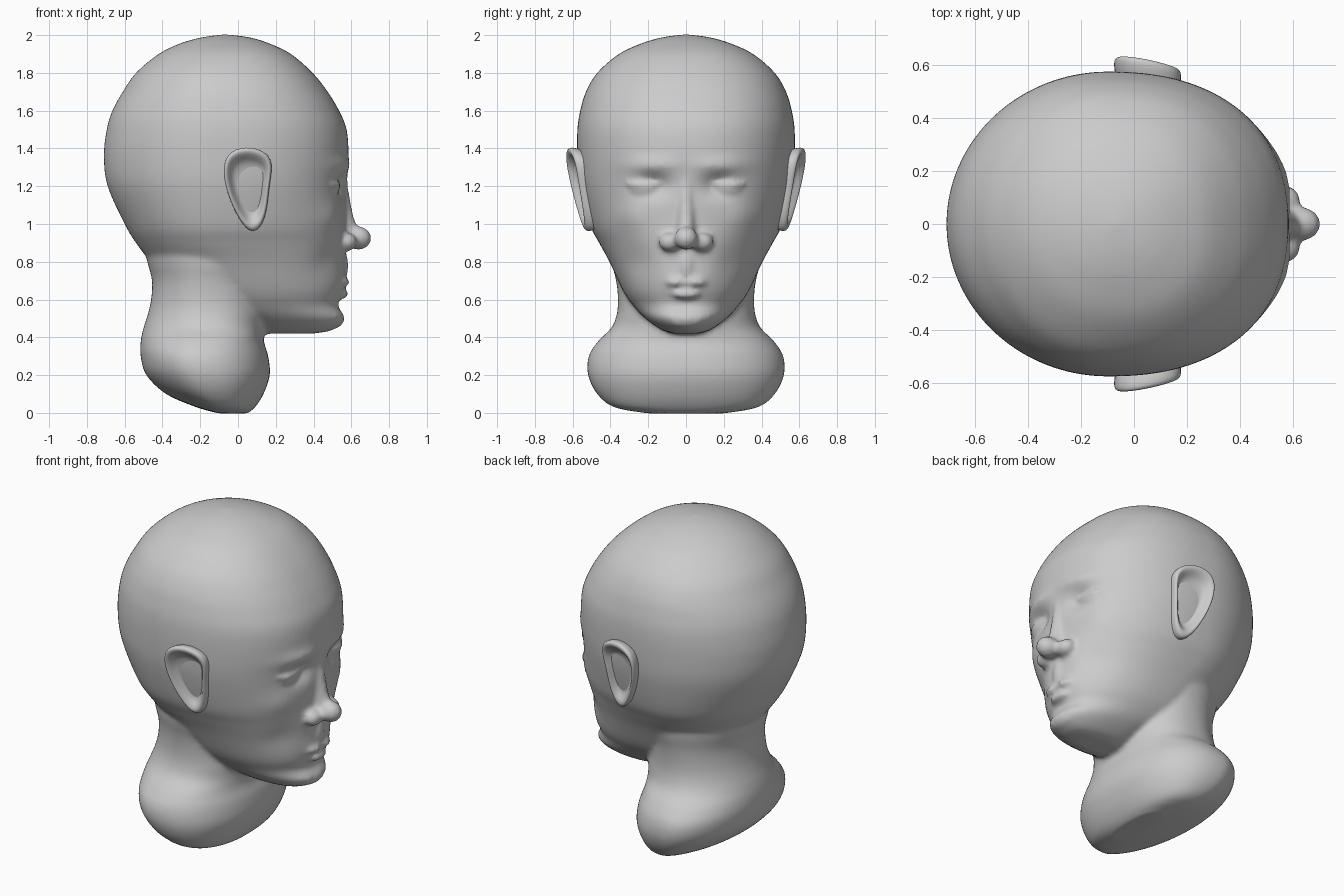
import bpy, bmesh, math
from mathutils import Vector, Matrix

cube = bpy.data.objects.get("Cube")
if cube:
    bpy.data.objects.remove(cube, do_unlink=True)

GREY = (0.6, 0.6, 0.6, 1)
clay = bpy.data.materials.new("clay grey")
clay.use_nodes = True
clay.diffuse_color = GREY
clay.node_tree.nodes["Principled BSDF"].inputs["Base Color"].default_value = GREY

# Horizontal slices: height, back x, front x, half width, x of the widest point
SKULL = [(.42, .12, .40, .07, .27), (.44, .05, .50, .13, .25), (.5, -.05, .555, .215, .2),
         (.57, -.2, .53, .28, .1), (.65, -.3, .55, .335, .05), (.8, -.46, .565, .405, -.02),
         (.9, -.54, .57, .46, -.08), (1, -.6, .57, .51, -.1), (1.2, -.69, .575, .56, -.1),
         (1.36, -.71, .585, .575, -.1), (1.5, -.695, .575, .575, -.1), (1.6, -.665, .535, .56, -.1),
         (1.7, -.61, .475, .53, -.1), (1.8, -.54, .395, .47, -.09), (1.9, -.42, .28, .355, -.07),
         (1.96, -.295, .155, .225, -.07), (1.99, -.18, .05, .115, -.07), (2.003, -.08, -.06, .01, -.07)]
NECK = [(-.003, -.1, .05, .2, -.03), (.03, -.22, .09, .38, -.1), (.1, -.38, .135, .47, -.16),
        (.2, -.485, .168, .518, -.2), (.3, -.515, .16, .515, -.22), (.38, -.515, .137, .465, -.2),
        (.45, -.5, .14, .395, -.18), (.52, -.478, .15, .367, -.16), (.6, -.46, .15, .36, -.15),
        (.7, -.455, .15, .37, -.14), (.8, -.48, .15, .395, -.12), (.9, -.5, .1, .4, -.12)]

# Soft swellings of the face: y, height, y spread, height spread, depth
RELIEF = [(.19, 1.31, .13, .04, .022), (.17, 1.2, .085, .055, -.05), (.3, 1.04, .09, .07, .015),
          (.25, .8, .08, .09, -.018), (.06, .7, .09, .07, .012), (.1, .5, .08, .05, .01)]


def spline(rows, steps=8):
    """Smooth rows of numbers with a Catmull-Rom curve."""
    out = []
    for i in range(len(rows) - 1):
        a, b, c, d = (rows[max(0, min(len(rows) - 1, i + k))] for k in (-1, 0, 1, 2))
        for s in range(steps):
            t = s / steps
            out.append([.5 * (2 * q + (r - p) * t + (2 * p - 5 * q + 4 * r - u) * t * t
                              + (3 * q - p - 3 * r + u) * t ** 3)
                        for p, q, r, u in zip(a, b, c, d)])
    return out + [list(rows[-1])]


def skin(bm, rings):
    """Bridge closed rings and cap both ends."""
    vs = [[bm.verts.new(p) for p in ring] for ring in rings]
    n = len(vs[0])
    for lo, hi in zip(vs, vs[1:]):
        for i in range(n):
            j = (i + 1) % n
            bm.faces.new((lo[i], lo[j], hi[j], hi[i]))
    bm.faces.new(vs[0][::-1])
    bm.faces.new(vs[-1])


def face_relief(y, z):
    return sum(d * math.exp(-((abs(y) - by) / sy) ** 2 - ((z - bz) / sz) ** 2)
               for by, bz, sy, sz, d in RELIEF)


def slice_loft(bm, rows, relief=False, count=144):
    rings = []
    for z, back, front, width, mid in spline(rows):
        ring = []
        for i in range(count):
            c, s = math.cos(math.tau * i / count), math.sin(math.tau * i / count)
            power = 2 / 2.3 if c > 0 else 1
            reach = front - mid if c > 0 else mid - back
            x = mid + math.copysign(abs(c) ** power, c) * reach
            y = math.copysign(abs(s) ** power, s) * width
            if relief and x > .1:
                x += face_relief(y, z) * min(1, (x - .1) / .2)
            ring.append((x, y, z))
        rings.append(ring)
    skin(bm, rings)


def blob(bm, centre, size, tilt=0):
    """Ellipsoid that melts into the head."""
    m = (Matrix.Translation(centre) @ Matrix.Rotation(tilt, 4, 'Y')
         @ Matrix.Diagonal((*size, 1)))
    bmesh.ops.create_icosphere(bm, subdivisions=4, radius=1, matrix=m)


def finish(name, bm):
    bmesh.ops.recalc_face_normals(bm, faces=bm.faces)
    for f in bm.faces:
        f.smooth = True
    mesh = bpy.data.meshes.new(name)
    bm.to_mesh(mesh)
    bm.free()
    mesh.materials.append(clay)
    ob = bpy.data.objects.new(name, mesh)
    bpy.context.collection.objects.link(ob)
    return ob


# Head, neck and bust base, fused into one surface
bm = bmesh.new()
slice_loft(bm, SKULL, relief=True)
slice_loft(bm, NECK)

# Nose: bridge, tip and wings
bridge = []
for z, x, half, deep in ((1.3, .575, .045, .03), (1.18, .585, .04, .05),
                         (1.05, .61, .05, .075), (.93, .645, .06, .11), (.88, .63, .05, .09)):
    bridge.append([(x - deep + deep * math.cos(a), half * math.sin(a), z)
                   for a in (math.tau * i / 32 for i in range(32))])
skin(bm, bridge)
blob(bm, (.638, 0, .925), (.068, .062, .062))

# Paired nostril wings, closed eyes and upper lip halves
for side in (1, -1):
    blob(bm, (.575, side * .085, .905), (.055, .06, .05))
    blob(bm, (.475, side * .205, 1.185), (.062, .1, .05))
    blob(bm, (.485, side * .205, 1.21), (.062, .115, .02))
    blob(bm, (.548, side * .045, .692), (.042, .065, .026))

# Lower lip, upper-lip ridge and chin
blob(bm, (.54, 0, .63), (.045, .08, .028))
blob(bm, (.555, 0, .78), (.03, .04, .08))
blob(bm, (.5, 0, .5), (.063, .11, .055))

head = finish("head_and_neck", bm)
fuse = head.modifiers.new("fuse", 'REMESH')
fuse.mode = 'VOXEL'
fuse.voxel_size = .014
fuse.use_smooth_shade = True
soften = head.modifiers.new("soften", 'SMOOTH')
soften.factor = .5
soften.iterations = 7

# Ears: a rolled rim around a hollow, tapering to the lobe
OUTLINE = [(.19, 1.33), (.14, 1.39), (.04, 1.415), (-.06, 1.38), (-.085, 1.28), (-.055, 1.15),
           (0, 1.03), (.06, .95), (.12, .97), (.155, 1.07), (.165, 1.2)]
RIM = [(.85, -.12), (1, -.03), (1, .005), (.88, .015), (.74, -.008), (.6, -.035), (.2, -.03)]
for side, name in ((1, "left_ear"), (-1, "right_ear")):
    bm = bmesh.new()
    rings = []
    for scale, lift in RIM:
        ring = []
        for px, pz in OUTLINE:
            x, z = .055 + (px - .055) * scale, 1.2 + (pz - 1.2) * scale
            y = .545 + (z - .98) * .19 - x * .2 + lift
            ring.append((x, side * y, z))
        rings.append(ring)
    skin(bm, rings)
    ear = finish(name, bm)
    ear.modifiers.new("round", 'SUBSURF').levels = 2
    ear.modifiers["round"].render_levels = 2
